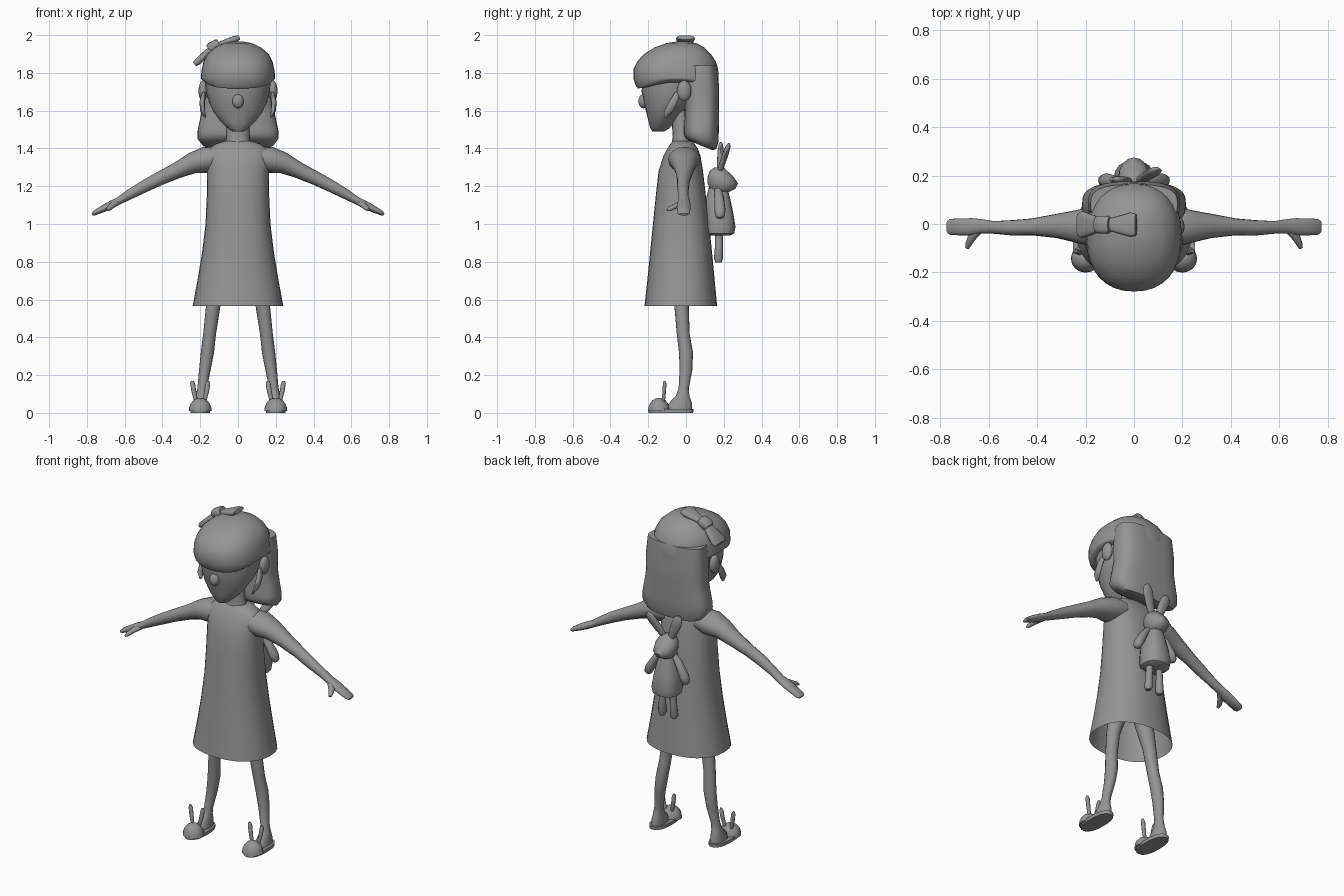
import bpy, bmesh, math
from mathutils import Vector

grey = bpy.data.materials.new("plain_grey")
grey.diffuse_color = (0.3, 0.3, 0.3, 1)


def finish(name, bm, mirror=False, angle=50):
    bmesh.ops.recalc_face_normals(bm, faces=bm.faces)
    me = bpy.data.meshes.new(name)
    bm.to_mesh(me)
    bm.free()
    me.materials.append(grey)
    ob = bpy.data.objects.new(name, me)
    bpy.context.collection.objects.link(ob)
    if mirror:
        ob.modifiers.new("mirror", 'MIRROR')
    bpy.ops.object.select_all(action='DESELECT')
    ob.select_set(True)
    bpy.context.view_layer.objects.active = ob
    bpy.ops.object.shade_smooth_by_angle(angle=math.radians(angle))
    return ob


def skin(name, rings, n=16, power=2.0, side=None, caps=(True, True), warp=None, mirror=False, angle=50):
    """Skin rings of (x, y, z, ru, rv). Without side the rings lie flat."""
    bm = bmesh.new()
    rows = []
    for i, (x, y, z, ru, rv) in enumerate(rings):
        u, v = Vector((1, 0, 0)), Vector((0, 1, 0))
        if side:
            a, b = rings[max(i - 1, 0)], rings[min(i + 1, len(rings) - 1)]
            t = (Vector(b[:3]) - Vector(a[:3])).normalized()
            u = Vector(side)
            u = (u - t * u.dot(t)).normalized()
            v = t.cross(u)
        row = []
        for k in range(n):
            c, s = math.cos(math.tau * k / n), math.sin(math.tau * k / n)
            c = math.copysign(abs(c) ** (2 / power), c)
            s = math.copysign(abs(s) ** (2 / power), s)
            p = Vector((x, y, z)) + u * ru * c + v * rv * s
            row.append(bm.verts.new(warp(p) if warp else p))
        rows.append(row)
    for a, b in zip(rows, rows[1:]):
        for k in range(n):
            m = (k + 1) % n
            bm.faces.new((a[k], a[m], b[m], b[k]))
    for row, on in zip((rows[0], rows[-1]), caps):
        if on:
            bm.faces.new(row)
    return finish(name, bm, mirror, angle)


def loft(name, prof, **kw):
    """Upright loft from (z, y_min, y_max, half_width)."""
    return skin(name, [(0, (a + b) / 2, z, w, (b - a) / 2) for z, a, b, w in prof], **kw)


def ball(name, loc, size, mirror=False, half=False):
    bm = bmesh.new()
    bmesh.ops.create_uvsphere(bm, u_segments=16, v_segments=10, radius=1)
    for v in bm.verts:
        if half:
            v.co.z = max(v.co.z, 0)
        v.co = Vector([c * s + o for c, s, o in zip(v.co, size, loc)])
    return finish(name, bm, mirror)


# Dress, open at the hem, and neck
loft("dress", [(0.565, -0.22, 0.165, 0.24), (0.7, -0.205, 0.152, 0.215), (0.85, -0.19, 0.138, 0.19),
               (1.0, -0.175, 0.122, 0.172), (1.15, -0.16, 0.105, 0.165), (1.28, -0.145, 0.09, 0.163),
               (1.36, -0.12, 0.077, 0.168), (1.40, -0.098, 0.062, 0.155), (1.425, -0.082, 0.045, 0.115),
               (1.44, -0.07, 0.03, 0.07)], n=28, power=2.3, caps=(False, True))
loft("neck", [(1.41, -0.08, 0.04, 0.075), (1.46, -0.07, 0.02, 0.06), (1.6, -0.08, 0.02, 0.06)])

# Arms with hand and thumb
skin("arm", [(0.1, -0.01, 1.35, 0.08, 0.06), (0.17, -0.01, 1.34, 0.085, 0.07), (0.24, -0.01, 1.323, 0.067, 0.056),
             (0.32, -0.008, 1.285, 0.05, 0.043), (0.42, -0.012, 1.238, 0.035, 0.036),
             (0.5, -0.016, 1.197, 0.032, 0.032), (0.58, -0.014, 1.153, 0.026, 0.026),
             (0.63, -0.01, 1.123, 0.03, 0.02), (0.67, -0.012, 1.103, 0.036, 0.021),
             (0.72, -0.012, 1.078, 0.035, 0.018), (0.76, -0.012, 1.058, 0.033, 0.013),
             (0.772, -0.012, 1.051, 0.024, 0.007)], side=(0, 1, 0), mirror=True)
skin("thumb", [(0.64, -0.02, 1.115, 0.016, 0.02), (0.67, -0.055, 1.095, 0.014, 0.018),
               (0.685, -0.085, 1.08, 0.012, 0.013), (0.69, -0.1, 1.073, 0.006, 0.008)],
     n=10, side=(0, 0, 1), mirror=True)

# Legs with heel
skin("leg", [(0.07, -0.025, 0.8, 0.065, 0.06), (0.1, -0.025, 0.68, 0.052, 0.048), (0.132, -0.023, 0.56, 0.038, 0.038),
             (0.15, -0.015, 0.42, 0.034, 0.034), (0.162, 0.0, 0.32, 0.035, 0.037), (0.175, 0.0, 0.23, 0.031, 0.034),
             (0.19, -0.012, 0.13, 0.025, 0.027), (0.196, -0.018, 0.09, 0.028, 0.036),
             (0.198, -0.03, 0.05, 0.034, 0.062), (0.2, -0.035, 0.015, 0.036, 0.068)], mirror=True)

# Bunny slippers
skin("slipper_sole", [(0.2, -0.08, 0, 0.052, 0.118), (0.2, -0.08, 0.02, 0.052, 0.12)],
     n=24, power=2.4, mirror=True, angle=30)
ball("slipper_toe", (0.2, -0.143, 0.01), (0.061, 0.058, 0.07), True, True)
for i, s in enumerate((-1, 1)):
    skin("slipper_ear", [(0.2 + s * 0.022, -0.12, 0.06, 0.01, 0.009), (0.2 + s * 0.034, -0.115, 0.115, 0.013, 0.01),
                         (0.2 + s * 0.04, -0.113, 0.155, 0.013, 0.01), (0.2 + s * 0.042, -0.113, 0.17, 0.007, 0.005)],
         n=10, mirror=True)

# Face, nose and ears
loft("face", [(1.49, -0.178, -0.115, 0.03), (1.505, -0.188, -0.09, 0.052), (1.54, -0.198, -0.06, 0.09),
              (1.59, -0.21, -0.02, 0.127), (1.64, -0.224, 0.05, 0.152), (1.7, -0.235, 0.1, 0.17),
              (1.78, -0.23, 0.1, 0.172)], n=24)
ball("nose", (0, -0.225, 1.65), (0.03, 0.027, 0.038))
ball("ear", (0.185, -0.01, 1.705), (0.024, 0.038, 0.055), True)


# Hair: cap with fringe raised at the temples, long back, side strands
def lift(p):
    if p.z < 1.78:
        p.z += 0.045 * min(1, abs(p.x) / 0.19) ** 4 * (1.78 - p.z) / 0.06
    return p


def slant(p):
    if p.z < 1.5:
        p.z -= 0.38 * (p.y - 0.08) * (1.5 - p.z) / 0.08
    return p


loft("hair_cap", [(1.72, -0.235, 0.165, 0.18), (1.718, -0.255, 0.17, 0.192), (1.735, -0.268, 0.172, 0.197),
                  (1.77, -0.278, 0.173, 0.197), (1.82, -0.279, 0.17, 0.192), (1.86, -0.258, 0.158, 0.183),
                  (1.90, -0.222, 0.132, 0.163), (1.935, -0.165, 0.097, 0.122), (1.957, -0.105, 0.055, 0.075),
                  (1.966, -0.05, 0.01, 0.03)], n=32, power=2.3, warp=lift)
loft("hair_back", [(1.415, 0.02, 0.14, 0.15), (1.425, 0.0, 0.16, 0.19), (1.455, -0.012, 0.172, 0.215),
                   (1.50, -0.012, 0.174, 0.213), (1.56, -0.01, 0.175, 0.2), (1.63, -0.01, 0.176, 0.187),
                   (1.72, -0.01, 0.176, 0.19), (1.84, 0.0, 0.163, 0.18)], n=32, power=2.9, warp=slant)
skin("hair_strand", [(0.178, -0.04, 1.70, 0.01, 0.018), (0.19, -0.065, 1.65, 0.014, 0.024),
                     (0.188, -0.09, 1.60, 0.013, 0.026), (0.175, -0.108, 1.565, 0.006, 0.01)], n=10, mirror=True)

# Hair bow, tilted along the crown
skin("bow", [(-0.23, -0.003, 1.845, 0.048, 0.012), (-0.215, -0.003, 1.858, 0.057, 0.018),
             (-0.165, -0.003, 1.905, 0.038, 0.018), (-0.13, -0.003, 1.938, 0.022, 0.014),
             (-0.09, -0.003, 1.952, 0.028, 0.016), (-0.015, -0.003, 1.98, 0.05, 0.017),
             (0.008, -0.003, 1.988, 0.045, 0.011)], power=3, side=(0, 1, 0))
skin("bow_knot", [(-0.155, -0.003, 1.925, 0.03, 0.022), (-0.145, -0.003, 1.932, 0.037, 0.028),
                  (-0.11, -0.003, 1.953, 0.037, 0.026), (-0.1, -0.003, 1.958, 0.03, 0.02)], power=3, side=(0, 1, 0))

# Bunny backpack
loft("bunny_body", [(0.94, 0.125, 0.235, 0.06), (0.95, 0.105, 0.255, 0.078), (0.985, 0.1, 0.262, 0.084),
                    (1.06, 0.1, 0.25, 0.074), (1.13, 0.105, 0.235, 0.058), (1.19, 0.12, 0.22, 0.04)], power=2.4)
loft("bunny_head", [(1.165, 0.15, 0.22, 0.035), (1.185, 0.125, 0.26, 0.055), (1.215, 0.115, 0.275, 0.065),
                    (1.25, 0.115, 0.252, 0.064), (1.28, 0.125, 0.22, 0.05), (1.3, 0.15, 0.2, 0.025)])
skin("bunny_arm", [(0.04, 0.17, 1.18, 0.018, 0.016), (0.075, 0.175, 1.14, 0.025, 0.022),
                   (0.115, 0.18, 1.07, 0.03, 0.027), (0.128, 0.18, 1.04, 0.024, 0.022),
                   (0.132, 0.18, 1.03, 0.012, 0.012)], n=12, side=(0, 1, 0), mirror=True)
skin("bunny_leg", [(0.035, 0.175, 0.96, 0.018, 0.02), (0.037, 0.174, 0.88, 0.02, 0.021),
                   (0.04, 0.172, 0.815, 0.024, 0.024), (0.04, 0.172, 0.795, 0.014, 0.015)], n=12, mirror=True)
for name, tip in (("bunny_ear_right", (0.1, 0.228, 1.425)), ("bunny_ear_left", (-0.085, 0.185, 1.43))):
    base, tip = Vector((math.copysign(0.022, tip[0]), 0.178, 1.28)), Vector(tip)
    skin(name, [(*base.lerp(tip, f), a, b) for f, a, b in
                ((0, 0.018, 0.014), (0.35, 0.028, 0.016), (0.7, 0.032, 0.016), (0.92, 0.024, 0.012), (1, 0.01, 0.006))],
         n=12, side=(1, 0, 0))
